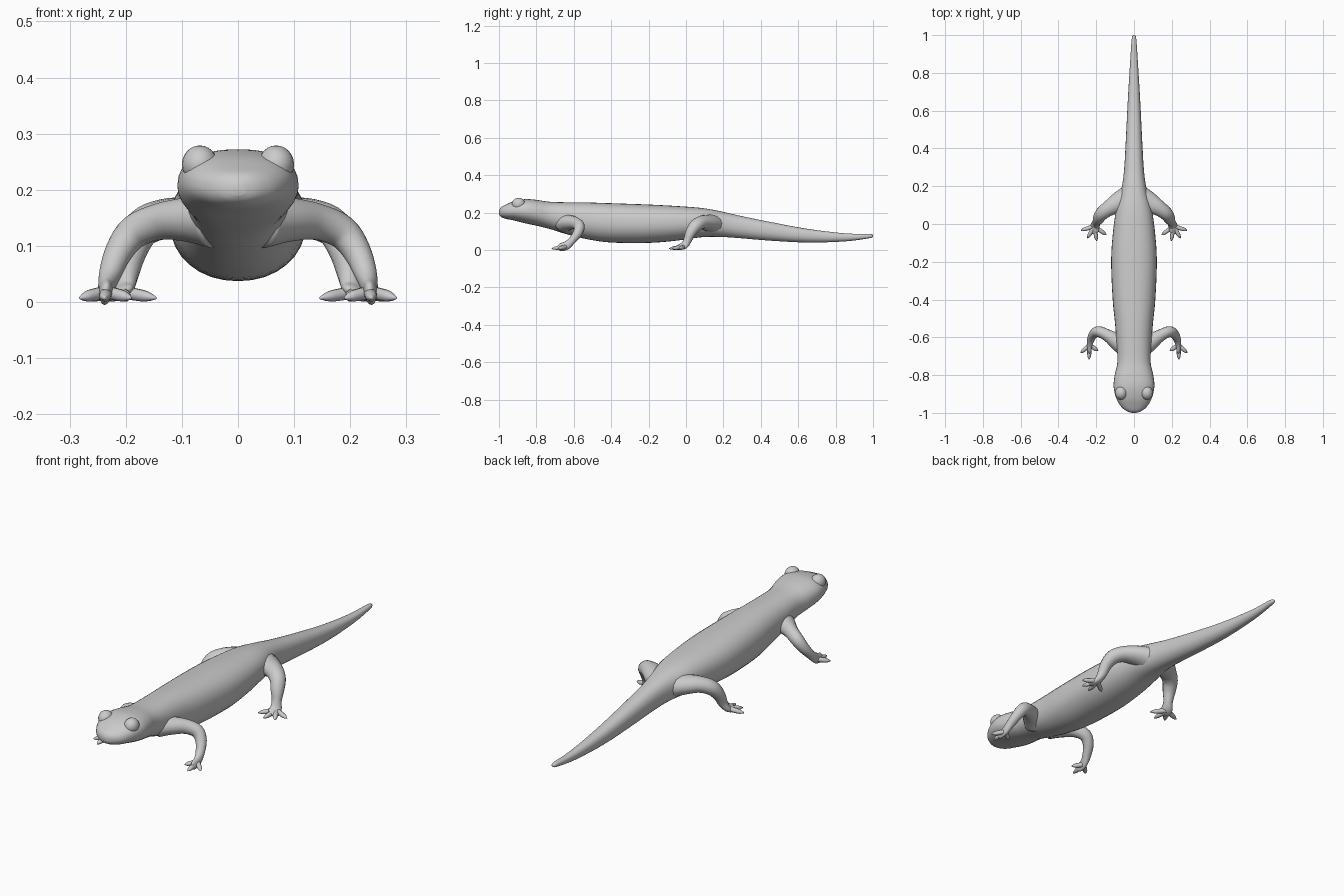
import bpy
import bmesh
import math
from mathutils import Vector

cube = bpy.data.objects.get("Cube")
if cube:
    bpy.data.objects.remove(cube, do_unlink=True)

skin = bpy.data.materials.new("grey_skin")
skin.use_nodes = True
GREY = (0.6, 0.6, 0.6, 1)
skin.diffuse_color = GREY
skin.node_tree.nodes["Principled BSDF"].inputs["Base Color"].default_value = GREY


def finish(name, bm):
    bmesh.ops.recalc_face_normals(bm, faces=bm.faces)
    mesh = bpy.data.meshes.new(name)
    bm.to_mesh(mesh)
    bm.free()
    mesh.materials.append(skin)
    for face in mesh.polygons:
        face.use_smooth = True
    obj = bpy.data.objects.new(name, mesh)
    bpy.context.collection.objects.link(obj)
    return obj


def spline(rows, steps):
    """Smooth curve through rows of numbers."""
    rows = [Vector(r) for r in rows]
    pts = [rows[0]] + rows + [rows[-1]]
    out = []
    for a, b, c, d in zip(pts, pts[1:], pts[2:], pts[3:]):
        for i in range(steps):
            t = i / steps
            out.append(0.5 * (2 * b + (c - a) * t + (2 * a - 5 * b + 4 * c - d) * t**2
                              + (3 * b - a - 3 * c + d) * t**3))
    return out + [rows[-1]]


def loft(name, rings):
    bm = bmesh.new()
    loops = [[bm.verts.new(p) for p in ring] for ring in rings]
    n = len(loops[0])
    for a, b in zip(loops, loops[1:]):
        for i in range(n):
            j = (i + 1) % n
            bm.faces.new((a[i], a[j], b[j], b[i]))
    bm.faces.new(loops[0])
    bm.faces.new(loops[-1])
    return finish(name, bm)


def tube(name, rows, side, steps=4, n=14):
    """Limb through rows of x, y, z, width radius, height radius."""
    path = [Vector((r[0] * side, r[1], r[2], r[3], r[4]))
            for r in spline(rows, steps)]
    rings = []
    across = None
    for i, p in enumerate(path):
        ahead = path[min(i + 1, len(path) - 1)]
        behind = path[max(i - 1, 0)]
        along = Vector(ahead[:3]) - Vector(behind[:3])
        along.normalize()
        if across is None:
            across = along.cross(Vector((0, 0, 1)))
        across = (across - along * across.dot(along)).normalized()
        up = across.cross(along)
        centre = Vector(p[:3])
        rings.append([centre + across * p[3] * math.cos(k * math.tau / n)
                      + up * p[4] * math.sin(k * math.tau / n) for k in range(n)])
    return loft(name, rings)


# Head, trunk and tail: y, half width, bottom, top
BODY = [
    (-1.0, 0.012, 0.19, 0.212), (-0.99, 0.04, 0.178, 0.228), (-0.965, 0.07, 0.167, 0.242),
    (-0.92, 0.095, 0.158, 0.261), (-0.86, 0.108, 0.143, 0.272), (-0.8, 0.102, 0.13, 0.268),
    (-0.73, 0.088, 0.113, 0.258), (-0.64, 0.092, 0.085, 0.255), (-0.53, 0.1, 0.058, 0.254),
    (-0.4, 0.113, 0.04, 0.25), (-0.2, 0.121, 0.038, 0.243), (-0.05, 0.112, 0.05, 0.235),
    (0.08, 0.094, 0.068, 0.225), (0.18, 0.068, 0.07, 0.208), (0.28, 0.053, 0.064, 0.185),
    (0.45, 0.043, 0.05, 0.15), (0.65, 0.033, 0.04, 0.113), (0.85, 0.021, 0.046, 0.089),
    (0.98, 0.012, 0.063, 0.086), (1.0, 0.004, 0.072, 0.08),
]
rings = []
for y, w, low, high in spline(BODY, 4):
    mid, half = (low + high) / 2, (high - low) / 2
    ring = []
    for k in range(32):
        c, s = math.cos(k * math.tau / 32), math.sin(k * math.tau / 32)
        power = 0.85 if s > 0 else 0.95
        ring.append((w * math.copysign(abs(c) ** power, c), y,
                     mid + half * math.copysign(abs(s) ** power, s)))
    rings.append(ring)
loft("body", rings)

# Limbs end in a flattened palm or sole
FRONT_LEG = [
    (0.04, -0.65, 0.145, 0.06, 0.05), (0.09, -0.622, 0.147, 0.045, 0.04),
    (0.14, -0.59, 0.143, 0.032, 0.033), (0.185, -0.57, 0.125, 0.029, 0.03),
    (0.212, -0.58, 0.09, 0.025, 0.025), (0.228, -0.61, 0.05, 0.02, 0.02),
    (0.235, -0.64, 0.024, 0.023, 0.014), (0.236, -0.67, 0.015, 0.021, 0.01),
    (0.236, -0.685, 0.013, 0.01, 0.005),
]
HIND_LEG = [
    (0.03, 0.13, 0.14, 0.075, 0.055), (0.08, 0.112, 0.146, 0.058, 0.043),
    (0.13, 0.085, 0.148, 0.042, 0.036), (0.17, 0.055, 0.132, 0.036, 0.034),
    (0.189, 0.026, 0.095, 0.03, 0.028), (0.198, 0.008, 0.052, 0.022, 0.022),
    (0.206, -0.01, 0.024, 0.026, 0.016), (0.212, -0.036, 0.015, 0.026, 0.011),
    (0.214, -0.052, 0.013, 0.012, 0.006),
]
FRONT_TOES = [(0.282, -0.682), (0.238, -0.718), (0.19, -0.672)]
HIND_TOES = [(0.281, -0.034), (0.246, -0.075), (0.197, -0.09), (0.146, -0.058)]


def toes(name, heel, tips, side):
    for i, (x, y) in enumerate(tips):
        root = Vector((heel[0], heel[1], 0.018))
        tip = Vector((x, y, 0.007))
        rows = [(*root.lerp(tip, t), w, h) for t, w, h in
                ((0, 0.012, 0.011), (0.55, 0.011, 0.011),
                 (0.8, 0.009, 0.008), (1, 0.002, 0.002))]
        tube(f"{name}_toe_{i + 1}", rows, side, 3, 10)


for label, side in (("left", 1), ("right", -1)):
    tube(f"{label}_front_leg", FRONT_LEG, side)
    tube(f"{label}_hind_leg", HIND_LEG, side)
    toes(f"{label}_front", (0.235, -0.64), FRONT_TOES, side)
    toes(f"{label}_hind", (0.21, -0.012), HIND_TOES, side)

    # Bulging eye
    bm = bmesh.new()
    bmesh.ops.create_uvsphere(bm, u_segments=20, v_segments=12, radius=1)
    for v in bm.verts:
        v.co = (v.co.x * 0.032 + 0.068 * side, v.co.y * 0.036 - 0.895, v.co.z * 0.034 + 0.245)
    finish(f"{label}_eye", bm)
